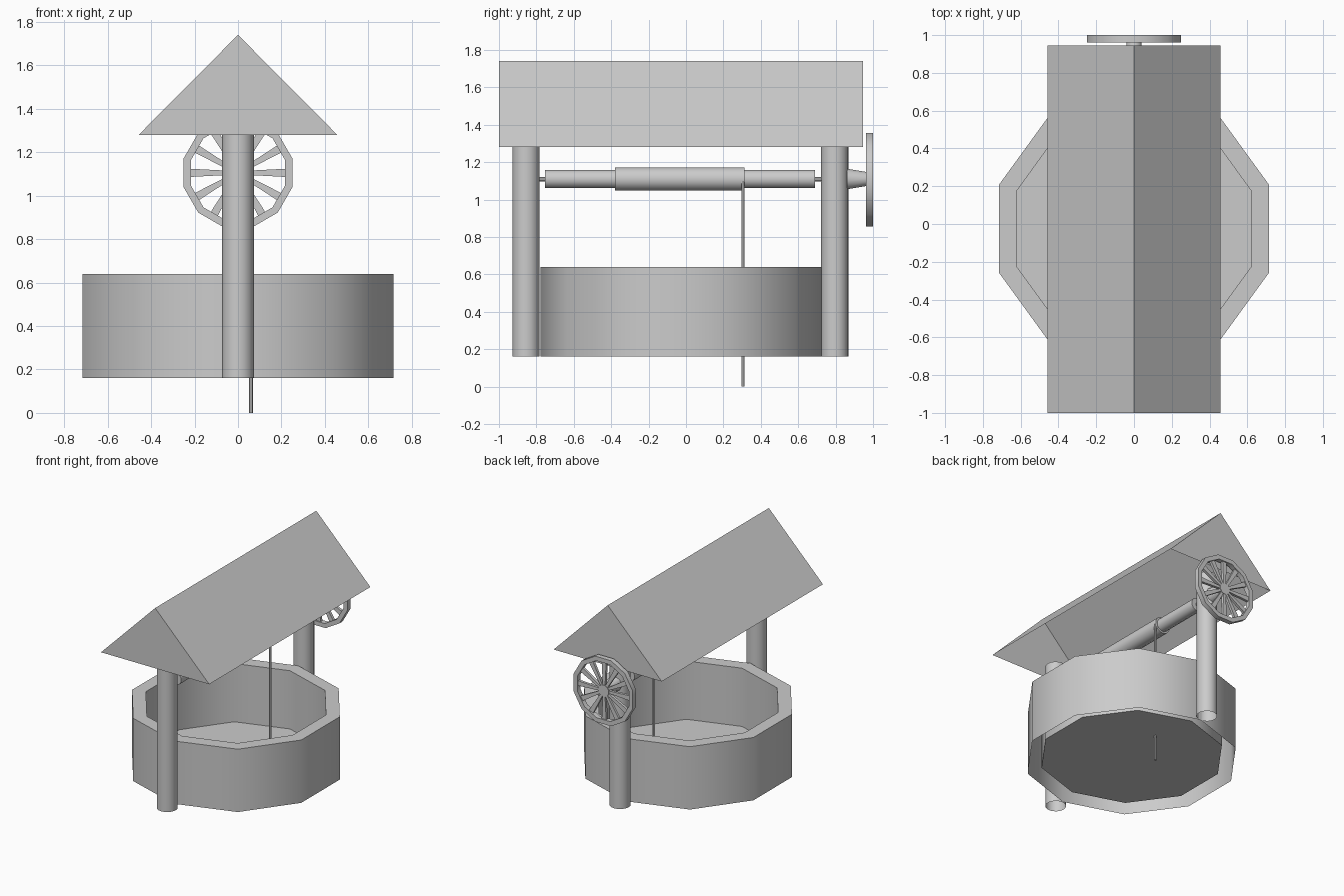
import bpy, bmesh
from math import cos, sin, pi, radians
from mathutils import Matrix

if "Cube" in bpy.data.objects:
    bpy.data.objects.remove(bpy.data.objects["Cube"])


def finish(name, bm, angle=40):
    bmesh.ops.remove_doubles(bm, verts=bm.verts, dist=1e-5)
    bmesh.ops.recalc_face_normals(bm, faces=bm.faces)
    me = bpy.data.meshes.new(name)
    bm.to_mesh(me)
    bm.free()
    ob = bpy.data.objects.new(name, me)
    bpy.context.collection.objects.link(ob)
    bpy.ops.object.select_all(action='DESELECT')
    ob.select_set(True)
    bpy.context.view_layer.objects.active = ob
    bpy.ops.object.shade_smooth_by_angle(angle=radians(angle))
    return ob


def lathe(name, profile, sides, loc=(0, 0, 0), axis='Z', phase=0.0):
    """Spin (radius, height) points around the Z or Y axis."""
    bm = bmesh.new()
    rings = []
    for r, h in profile:
        ring = []
        for i in range(sides):
            a = phase + 2 * pi * i / sides
            u, v = r * cos(a), r * sin(a)
            p = (u, v, h) if axis == 'Z' else (u, h, v)
            ring.append(bm.verts.new([p[k] + loc[k] for k in range(3)]))
        rings.append(ring)
    for a, b in zip(rings, rings[1:]):
        for i in range(sides):
            j = (i + 1) % sides
            bm.faces.new((a[i], a[j], b[j], b[i]))
    # flat caps where the profile starts or ends with a marker radius of zero
    return finish(name, bm)


def rod(name, r, y0, y1, sides, z=1.11, r1=None):
    r1 = r if r1 is None else r1
    return lathe(name, [(0, y0), (r, y0), (r1, y1), (0, y1)], sides, (0, 0, z), 'Y', pi / sides)


# ten-sided well wall, open underneath, with a floor just above the bottom
lathe("well_wall", [(0, 0.195), (0.652, 0.195), (0.652, 0.64), (0.752, 0.64), (0.752, 0.16)],
      10, (0, -0.025, 0), 'Z', pi / 10)

# posts, open at the bottom
for name, y in (("front_post", -0.855), ("back_post", 0.795)):
    lathe(name, [(0.073, 0.16), (0.073, 1.29)], 16, (0, y, 0))

# gabled roof shell, open underneath
bm = bmesh.new()
ends = [[bm.verts.new((x, y, z)) for x, z in ((-0.457, 1.28), (0, 1.74), (0.457, 1.28))]
        for y in (-1.0, 0.945)]
f, b = ends
for face in (f, b, (f[0], f[1], b[1], b[0]), (f[1], f[2], b[2], b[1])):
    bm.faces.new(face)
finish("roof", bm, 20)

# axle, winding drum, coiled rope
rod("axle", 0.013, -0.80, 0.97, 8)
rod("drum", 0.05, -0.755, 0.69, 12)
rod("rope_coil", 0.064, -0.38, 0.312, 12)
rod("wheel_hub_cone", 0.057, 0.86, 0.97, 12, 1.11, 0.038)

# hanging rope
lathe("rope", [(0, 0), (0.01, 0), (0.01, 1.1), (0, 1.1)], 6, (0.06, 0.305, 0))

# crank wheel: rim, hub and tapered spokes
WZ = 1.105
k = 1 / cos(pi / 12)
lathe("wheel_rim", [(0.25 * k, 0.962), (0.25 * k, 1.0), (0.217 * k, 1.0),
                    (0.217 * k, 0.962), (0.25 * k, 0.962)], 12, (0, 0, WZ), 'Y', pi / 12)
rod("wheel_hub", 0.045, 0.965, 0.995, 12, WZ)

bm = bmesh.new()
for i in range(12):
    verts = bmesh.ops.create_cube(bm, size=1)['verts']
    for v in verts:
        outer = v.co.x > 0
        v.co.x = 0.222 if outer else 0.03
        v.co.y *= 0.02
        v.co.z *= 0.038 if outer else 0.018
    bmesh.ops.transform(bm, verts=verts,
                        matrix=Matrix.Translation((0, 0.981, WZ)) @ Matrix.Rotation(i * pi / 6, 4, 'Y'))
finish("wheel_spokes", bm, 20)
